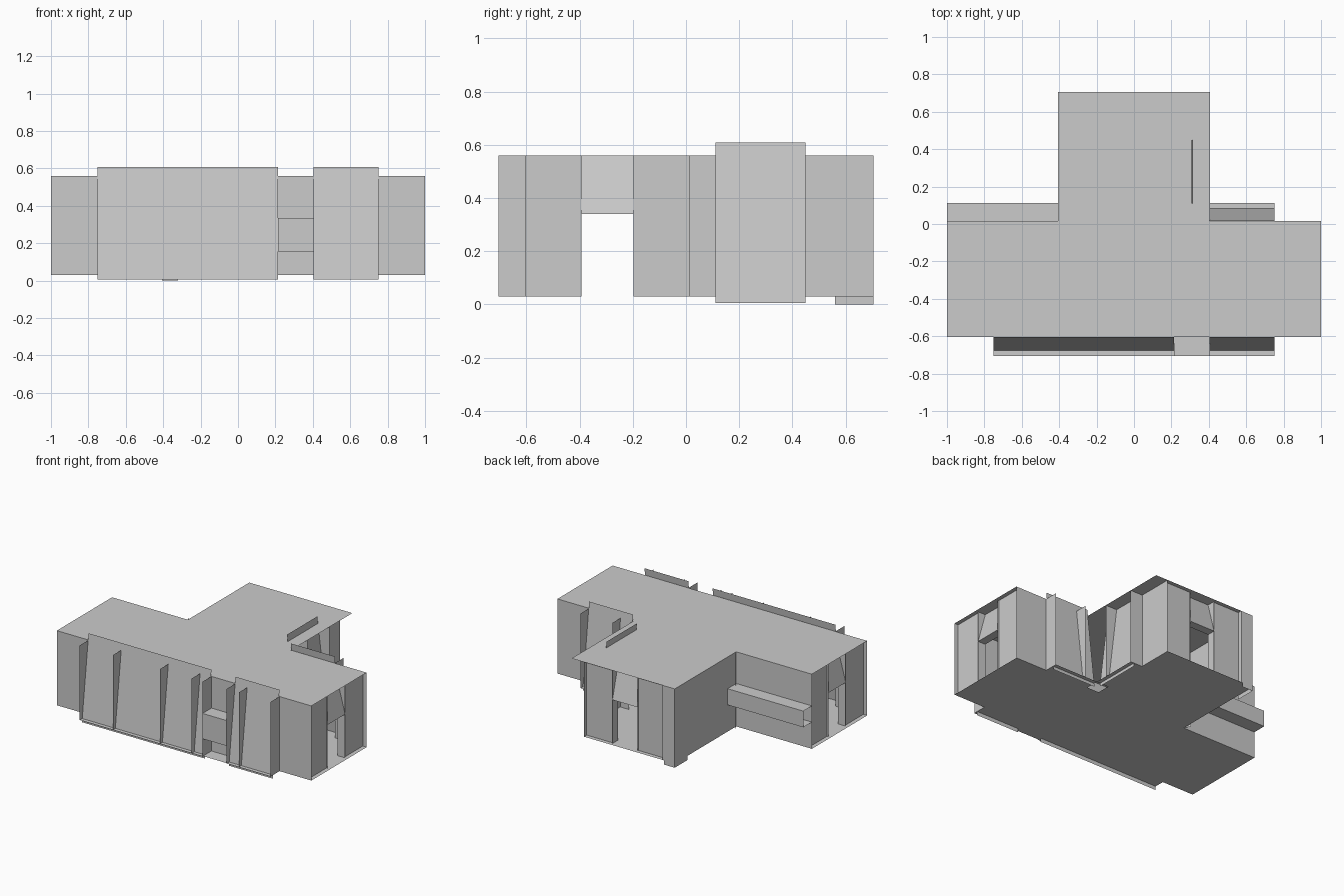
import bpy

if "Cube" in bpy.data.objects:
    bpy.data.objects.remove(bpy.data.objects["Cube"])

LO, HI = 0.03, 0.56          # floor and roof heights


def mesh(name, faces):
    """Make one object from a list of polygons (corner tuples)."""
    verts, idx = [], []
    for f in faces:
        idx.append(list(range(len(verts), len(verts) + len(f))))
        verts += f
    me = bpy.data.meshes.new(name)
    me.from_pydata(verts, [], idx)
    ob = bpy.data.objects.new(name, me)
    bpy.context.collection.objects.link(ob)
    return ob


def wall(name, a, b, z0=LO, z1=HI):
    """Upright sheet between two plan points."""
    return mesh(name, [[(*a, z0), (*b, z0), (*b, z1), (*a, z1)]])


def extrude(name, profile, u0, u1, place, closed=True, caps=True):
    """Sweep a (v, z) profile along u; place maps (u, v, z) to the world."""
    n = len(profile)
    faces = []
    for i in range(n if closed else n - 1):
        (v0, z0), (v1, z1) = profile[i], profile[(i + 1) % n]
        faces.append([place(u0, v0, z0), place(u1, v0, z0),
                      place(u1, v1, z1), place(u0, v1, z1)])
    if caps:
        for u in (u0, u1):
            faces.append([place(u, v, z) for v, z in profile])
    return mesh(name, faces)


def bay(name, place, u0, u1, fins, depth):
    """Leaning panel with upright ribs and a strip of floor."""
    mesh(name + "_leaning_panel",
         [[place(u0, depth - 0.025, 0.005), place(u1, depth - 0.025, 0.005),
           place(u1, 0, 0.608), place(u0, 0, 0.608)]])
    for u in fins:
        mesh(name + "_rib", [[place(u, 0, LO), place(u, depth, LO),
                              place(u, depth, HI), place(u, 0, HI)]])
    mesh(name + "_floor", [[place(u0, 0, LO), place(u1, 0, LO),
                            place(u1, depth, LO), place(u0, depth, LO)]])


def doorway(name, place):
    """Open end wall: u across the corridor, v inward from the end plane."""
    d = 0.03
    for s in (-1, 1):
        mesh(name + "_side_panel",
             [[place(s * 0.098, d, LO), place(s * 0.31, d, LO),
               place(s * 0.31, d, HI), place(s * 0.098, d, HI)]])
        mesh(name + "_jamb",
             [[place(s * 0.098, d - 0.01, LO), place(s * 0.098, d + 0.05, LO),
               place(s * 0.098, d + 0.05, HI), place(s * 0.098, d - 0.01, HI)]])
    # sloping panel over the door with a flat soffit
    extrude(name + "_lintel", [(d + 0.05, HI), (d - 0.01, 0.34), (d + 0.05, 0.34)],
            -0.098, 0.098, place, closed=False, caps=False)


def front(u, v, z): return (u, -0.605 - v, z)
def back(u, v, z): return (u, 0.015 + v, z)
def stem_right(u, v, z): return (0.308 + v, u, z)


# floor and roof of the T-shaped corridor
for name, z, right in (("floor", LO, 0.31), ("roof", HI, 0.405)):
    mesh(name, [[(-1, -0.605, z), (1, -0.605, z), (1, 0.015, z), (right, 0.015, z),
                 (right, 0.705, z), (-0.405, 0.705, z), (-0.405, 0.015, z), (-1, 0.015, z)]])

# solid walls at the ends of the long corridor
for s, side in ((-1, "left"), (1, "right")):
    wall("front_wall_" + side, (s * 0.75, -0.605), (s, -0.605))
wall("back_wall_right", (0.75, 0.015), (1, 0.015))
wall("back_wall_left", (-1, 0.015), (-0.405, 0.015))

# stem walls
wall("stem_left_wall", (-0.405, 0.015), (-0.405, 0.705))
wall("stem_left_end", (-0.405, 0.705), (-0.31, 0.705))
wall("stem_left_inner_wall", (-0.31, 0.62), (-0.31, 0.705))
wall("stem_right_wall", (0.308, 0.45), (0.308, 0.705))
wall("stem_left_skirt", (-0.405, 0.56), (-0.405, 0.705), 0, LO)
wall("stem_end_skirt", (-0.405, 0.705), (-0.32, 0.705), 0, LO)
wall("corner_post", (-0.405, 0.015), (-0.43, 0.06))

# bays with leaning panels
bay("front_long_bay", front, -0.75, 0.215, (-0.75, -0.49, -0.12, 0.13, 0.215), 0.1)
bay("front_short_bay", front, 0.405, 0.75, (0.405, 0.5, 0.75), 0.1)
bay("back_bay", back, 0.405, 0.75, (0.5, 0.75), 0.097)
bay("stem_bay", stem_right, 0.11, 0.45, (0.2, 0.45), 0.097)

# equipment niche in the front
wall("niche_wall", (0.215, -0.605), (0.405, -0.605))
mesh("niche_floor", [[(0.215, -0.605, LO), (0.405, -0.605, LO),
                      (0.405, -0.7, LO), (0.215, -0.7, LO)]])
extrude("niche_cabinet", [(0, 0.335), (0.1, 0.335), (0.1, 0.155), (0, 0.155)],
        0.215, 0.405, front)

# long hollow shelf on the back
extrude("back_shelf", [(0, 0.335), (0.097, 0.335), (0.097, 0.22), (0, 0.22)],
        -1, -0.405, back, closed=False, caps=False)

# three open doorways
doorway("right_door", lambda u, v, z: (1 - v, -0.295 + u, z))
doorway("left_door", lambda u, v, z: (-1 + v, -0.295 + u, z))
doorway("stem_door", lambda u, v, z: (u, 0.705 - v, z))
